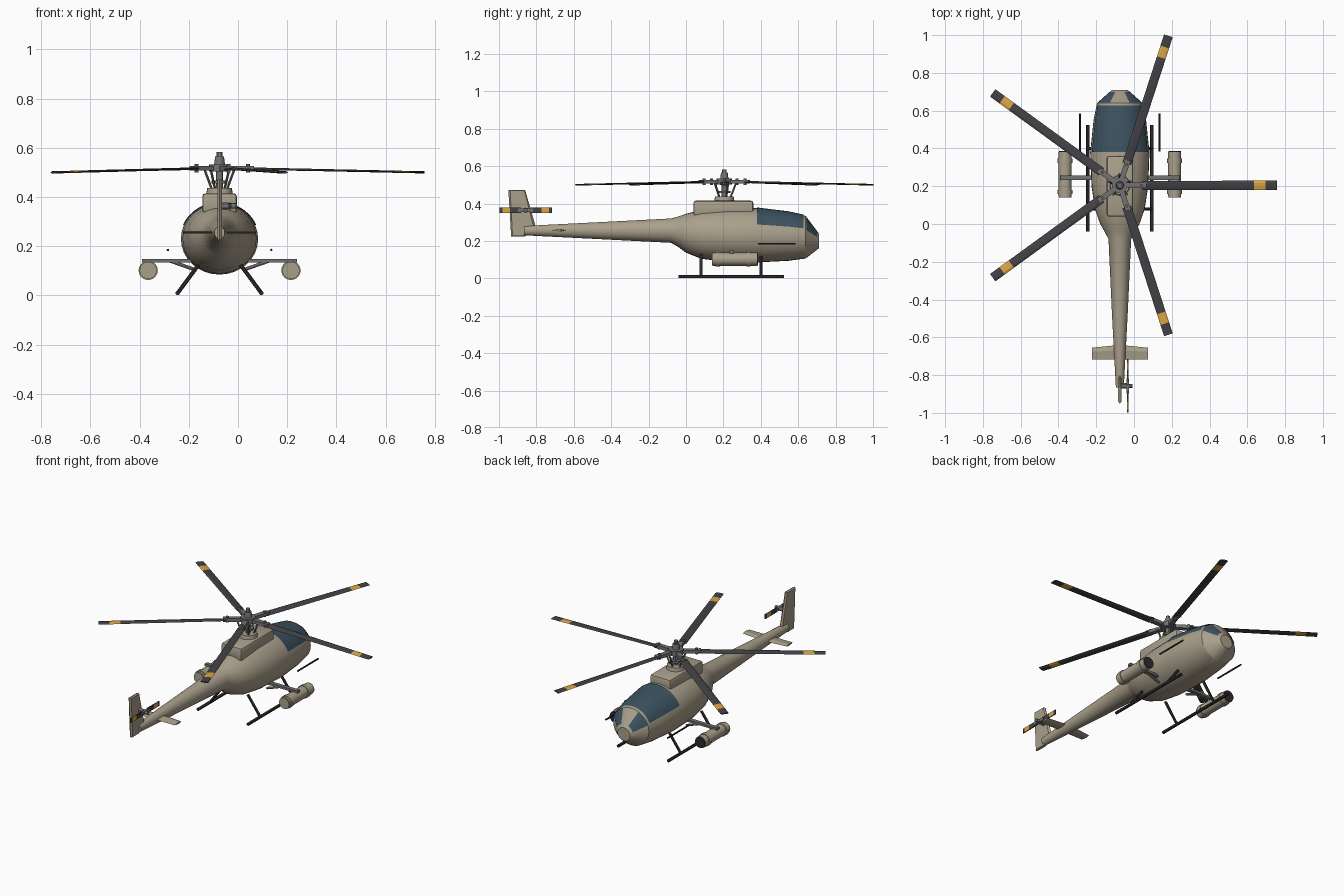
import bpy, bmesh, math
from mathutils import Vector, Matrix

if "Cube" in bpy.data.objects:
    bpy.data.objects.remove(bpy.data.objects["Cube"])

CX, HY = -0.075, 0.205      # centre line of the body, rotor mast position

def material(name, r, g, b):
    m = bpy.data.materials.new(name)
    m.diffuse_color = (r, g, b, 1)
    m.use_nodes = True
    m.node_tree.nodes["Principled BSDF"].inputs["Base Color"].default_value = m.diffuse_color
    return m

TAN = material("tan_paint", 0.40, 0.35, 0.26)
GLASS = material("dark_glass", 0.045, 0.085, 0.115)
DARK = material("dark_rubber", 0.055, 0.055, 0.06)
BLACK = material("black_metal", 0.025, 0.025, 0.028)
METAL = material("grey_metal", 0.17, 0.17, 0.17)
YELLOW = material("yellow_band", 0.72, 0.38, 0.06)

def finish(name, bm, mats, smooth=True):
    bmesh.ops.recalc_face_normals(bm, faces=bm.faces)
    me = bpy.data.meshes.new(name)
    bm.to_mesh(me)
    bm.free()
    ob = bpy.data.objects.new(name, me)
    bpy.context.collection.objects.link(ob)
    for m in mats:
        me.materials.append(m)
    if smooth:
        bpy.ops.object.select_all(action='DESELECT')
        ob.select_set(True)
        bpy.context.view_layer.objects.active = ob
        bpy.ops.object.shade_smooth_by_angle(angle=math.radians(30))
    return ob

def loft(name, rings, mats, closed=True, bands=None, smooth=True):
    """Skin a row of rings; bands gives a material slot per span."""
    bm = bmesh.new()
    vs = [[bm.verts.new(p) for p in r] for r in rings]
    n = len(rings[0])
    for k, (a, b) in enumerate(zip(vs, vs[1:])):
        for i in range(n if closed else n - 1):
            j = (i + 1) % n
            f = bm.faces.new((a[i], a[j], b[j], b[i]))
            f.material_index = bands[k] if bands else 0
    if closed:
        bm.faces.new(vs[0])
        bm.faces.new(vs[-1])
    return finish(name, bm, mats, smooth)

def rod(name, a, b, r, mat, r2=None, seg=12):
    a, b = Vector(a), Vector(b)
    bm = bmesh.new()
    rot = (b - a).to_track_quat('Z', 'Y').to_matrix().to_4x4()
    bmesh.ops.create_cone(bm, cap_ends=True, segments=seg, radius1=r, radius2=r if r2 is None else r2,
                          depth=(b - a).length, matrix=Matrix.Translation((a + b) / 2) @ rot)
    return finish(name, bm, [mat])

def box(name, c, size, mat, bevel=0, turn=0, pivot=(0, 0, 0)):
    bm = bmesh.new()
    bmesh.ops.create_cube(bm, size=1)
    bmesh.ops.scale(bm, vec=size, verts=bm.verts)
    bmesh.ops.translate(bm, vec=c, verts=bm.verts)
    if bevel:
        bmesh.ops.bevel(bm, geom=bm.edges[:], offset=bevel, segments=2, affect='EDGES', profile=0.5)
    bm.transform(Matrix.Translation(pivot) @ Matrix.Rotation(turn, 4, 'Z'))
    return finish(name, bm, [mat])

# Fuselage and tail boom: y, centre z, half width, half height
BODY = [(-0.865, .255, .021, .025), (-0.47, .255, .042, .045), (-0.08, .255, .060, .065),
        (-0.04, .249, .081, .082), (0.0, .241, .104, .104), (0.08, .235, .132, .130),
        (0.2, .231, .150, .142), (0.38, .230, .157, .145), (0.55, .224, .139, .130),
        (0.64, .220, .121, .114), (0.71, .200, .042, .040)]

def section(y):
    for a, b in zip(BODY, BODY[1:]):
        if a[0] <= y <= b[0]:
            t = (y - a[0]) / (b[0] - a[0])
            return [u + (v - u) * t for u, v in zip(a, b)]

def arc(y, a0, a1, n, grow=0.0):
    _, z, w, h = section(y)
    out = []
    for i in range(n):
        t = math.radians(a0 + (a1 - a0) * i / (n - 1))
        out.append((CX + (w + grow) * math.cos(t), y, z + (h + grow) * math.sin(t)))
    return out

loft("fuselage", [arc(s[0], 0, 360, 33)[:-1] for s in BODY], [TAN])

# Canopy glass sits just proud of the body
loft("canopy", [arc(y, 23, 157, 25, .004) for y in (.38, .465, .55, .628)], [GLASS], closed=False)
for side, a0, a1 in (("right", 20, 65), ("left", 115, 160)):
    loft(side + "_windscreen", [arc(y, a0, a1, 10, .004) for y in (.643, .70)], [GLASS], closed=False)

# Engine cowling
box("engine_cowling", (CX, .2, .375), (.14, .32, .08), TAN, .012)
rod("mast_fairing", (CX, HY, .40), (CX, HY, .437), .056, TAN, .05, 24)

# Tail fin and stabilizer
FIN = [(-.95, .472), (-.86, .472), (-.80, .265), (-.86, .225), (-.935, .225)]
mid = Vector((-.885, .33))
fin = [[(CX + x, mid.x + (y - mid.x) * k, mid.y + (z - mid.y) * (k if k == 1 else .98)) for y, z in FIN]
       for x, k in ((-.009, .85), (0, 1), (.009, .85))]
loft("tail_fin", fin, [TAN], smooth=False)

def wing_ring(x, lead, trail, t):
    c = trail + (lead - trail) * .65
    return [(x, lead, .257), (x, c, .257 + t), (x, trail, .257), (x, c, .257 - t)]

loft("stabilizer", [wing_ring(CX + x, l, -.718, .006) for x, l in
                    ((-.148, -.655), (0, -.64), (.148, -.655))], [TAN], smooth=False)

# Tail rotor
TX, TY, TZ = -.033, -.857, .364
rod("tail_gearbox", (CX, TY, TZ), (-.04, TY, TZ), .014, METAL)
rod("tail_rotor_hub", (-.045, TY, TZ), (-.008, TY, TZ), .011, METAL)
box("tail_rotor_yoke", (TX, TY, TZ), (.014, .08, .018), METAL)
for side, s in (("front", 1), ("rear", -1)):
    rings = [[(TX - .003, TY + s * r, TZ - .014), (TX + .003, TY + s * r, TZ - .014),
              (TX + .003, TY + s * r, TZ + .014), (TX - .003, TY + s * r, TZ + .014)]
             for r in (.025, .085, .125, .141)]
    loft(side + "_tail_rotor_blade", rings, [DARK, YELLOW], bands=[0, 1, 0], smooth=False)

# Mast and rotor head
rod("rotor_mast", (CX, HY, .42), (CX, HY, .55), .014, METAL)
rod("swashplate", (CX, HY, .455), (CX, HY, .467), .032, METAL, seg=20)
rod("rotor_hub", (CX, HY, .503), (CX, HY, .533), .042, METAL, seg=20)
rod("rotor_cap", (CX, HY, .533), (CX, HY, .565), .022, METAL, .018, 16)
rod("rotor_cap_top", (CX, HY, .565), (CX, HY, .583), .012, METAL)

# Main blades, grips and control links
SECT = [(.024, 0), (.013, .0045), (-.01, .003), (-.024, 0), (-.01, -.003), (.013, -.0045)]
for k in range(5):
    ang = math.radians(72 * k)
    place = Matrix.Translation((CX, HY, 0)) @ Matrix.Rotation(ang, 4, 'Z')
    rings = []
    for r in (.12, .26, .41, .56, .71, .77, .832):
        tw = math.radians(8 * (1 - r / .832))
        z0 = .517 - .02 * r
        rings.append([place @ Vector((r, c * math.cos(tw) - t * math.sin(tw),
                                      z0 + c * math.sin(tw) + t * math.cos(tw))) for c, t in SECT])
    loft(f"rotor_blade_{k+1}", rings, [DARK, YELLOW], bands=[0, 0, 0, 0, 1, 0], smooth=False)
    box(f"blade_grip_{k+1}", (.085, 0, .517), (.11, .028, .02), METAL, 0, ang, (CX, HY, 0))
    rod(f"grip_bolt_{k+1}", place @ Vector((.115, 0, .50)), place @ Vector((.115, 0, .535)), .008, METAL)
    off = place @ Matrix.Rotation(math.radians(20), 4, 'Z')
    rod(f"control_link_{k+1}", off @ Vector((.032, 0, .43)), off @ Vector((.062, 0, .508)), .005, METAL, seg=8)

# Skids, guns and rocket pods on both sides
for side, s in (("left", -1), ("right", 1)):
    def at(x, y, z):
        return (CX + s * x, y, z)
    rod(side + "_skid", at(.17, -.04, .01), at(.17, .523, .01), .009, BLACK)
    for pos, y in (("rear", .08), ("front", .40)):
        rod(f"{side}_{pos}_skid_strut", at(.085, y, .125), at(.17, y, .01), .008, BLACK)
    rod(side + "_gun", at(.21, .385, .185), at(.21, .585, .185), .005, BLACK)
    box(side + "_pylon", at(.21, .245, .141), (.21, .024, .014), METAL)
    rod(side + "_pylon_brace", at(.10, .245, .105), at(.20, .245, .14), .007, METAL)
    rod(side + "_pod", at(.29, .145, .102), at(.29, .38, .102), .035, TAN, seg=24)
    for pos, y in (("rear", .17), ("front", .335)):
        rod(f"{side}_{pos}_pod_band", at(.29, y - .011, .102), at(.29, y + .011, .102), .039, TAN, seg=24)
    rod(side + "_pod_face", at(.29, .378, .102), at(.29, .386, .102), .033, BLACK, seg=24)
    rod(side + "_pod_rear_cap", at(.29, .139, .102), at(.29, .147, .102), .033, TAN, seg=24)
